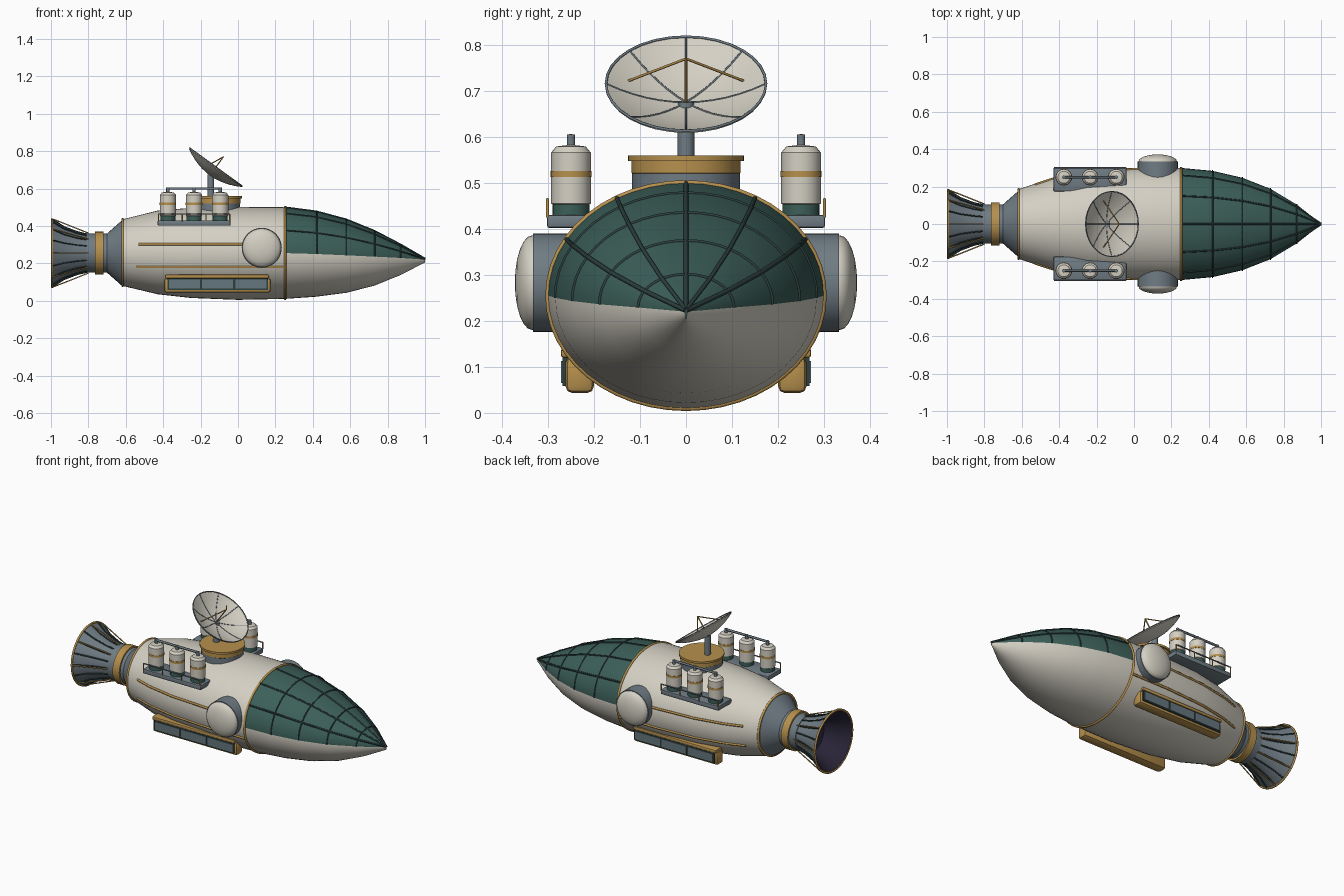
import bpy, bmesh, math
from mathutils import Vector

if "Cube" in bpy.data.objects:
    bpy.data.objects.remove(bpy.data.objects["Cube"])

COLORS = {
    "off_white": (0.66, 0.63, 0.55), "teal_glass": (0.045, 0.115, 0.1), "steel_grey": (0.16, 0.2, 0.23),
    "brass": (0.47, 0.28, 0.075), "dark_interior": (0.022, 0.018, 0.04),
    "dark_frame": (0.025, 0.05, 0.048), "window_glass": (0.13, 0.18, 0.21),
}
MATS = {}
for key, c in COLORS.items():
    MATS[key] = bpy.data.materials.new(key)
    MATS[key].diffuse_color = (*c, 1)
W, T, G, B, D, F, P = COLORS
ZC = 0.255
TAU = 2 * math.pi


def finish(name, bm, mats, angle=35):
    bmesh.ops.recalc_face_normals(bm, faces=bm.faces)
    me = bpy.data.meshes.new(name)
    bm.to_mesh(me)
    bm.free()
    for m in mats:
        me.materials.append(MATS[m])
    ob = bpy.data.objects.new(name, me)
    bpy.context.collection.objects.link(ob)
    bpy.ops.object.select_all(action='DESELECT')
    ob.select_set(True)
    bpy.context.view_layer.objects.active = ob
    bpy.ops.object.shade_smooth_by_angle(angle=math.radians(angle))
    return ob


def loft(name, rings, mats, rule, closed_ends=True):
    """Skin rings of points; rule(i, j) gives the material index."""
    bm = bmesh.new()
    vs = [[bm.verts.new(p) for p in ring] for ring in rings]
    n = len(vs[0])
    for i in range(len(vs) - 1):
        for j in range(n):
            k = (j + 1) % n
            f = bm.faces.new((vs[i][j], vs[i][k], vs[i + 1][k], vs[i + 1][j]))
            f.material_index = rule(i, j)
    if closed_ends:
        for i, ring in ((0, vs[0]), (len(vs) - 2, vs[-1])):
            bm.faces.new(ring).material_index = rule(i, 0)
    bmesh.ops.remove_doubles(bm, verts=bm.verts, dist=1e-5)
    return finish(name, bm, mats)


def lathe(name, origin, axis, profile, seg_mats, n=32):
    """Spin (radius, distance) pairs round an axis; one material per segment."""
    q = Vector(axis).to_track_quat('Z', 'Y')
    o = Vector(origin)
    rings = [[o + q @ Vector((max(r, 1e-4) * math.cos(TAU * j / n), max(r, 1e-4) * math.sin(TAU * j / n), d))
              for j in range(n)] for r, d in profile]
    if isinstance(seg_mats, str):
        seg_mats = [seg_mats] * (len(profile) - 1)
    names = list(dict.fromkeys(seg_mats))
    return loft(name, rings, names, lambda i, j: names.index(seg_mats[i]))


def cylinder(name, origin, axis, r, length, mat, n=24):
    return lathe(name, origin, axis, [(r, 0), (r, length)], mat, n)


def box(name, lo, hi, mat, bevel=0.0):
    bm = bmesh.new()
    bmesh.ops.create_cube(bm, size=1)
    for v in bm.verts:
        v.co = Vector([(a + b) / 2 + c * abs(b - a) for a, b, c in zip(lo, hi, v.co)])
    if bevel:
        bmesh.ops.bevel(bm, geom=bm.edges[:], offset=bevel, segments=2, profile=0.5, affect='EDGES')
    return finish(name, bm, [mat])


def tube(name, pts, r, mat, cyclic=False):
    cu = bpy.data.curves.new(name, 'CURVE')
    cu.dimensions = '3D'
    cu.bevel_depth, cu.bevel_resolution, cu.use_fill_caps = r, 1, True
    sp = cu.splines.new('POLY')
    sp.points.add(len(pts) - 1)
    for p, co in zip(sp.points, pts):
        p.co = (*co, 1)
    sp.use_cyclic_u = cyclic
    cu.materials.append(MATS[mat])
    ob = bpy.data.objects.new(name, cu)
    bpy.context.collection.objects.link(ob)
    bpy.ops.object.select_all(action='DESELECT')
    ob.select_set(True)
    bpy.context.view_layer.objects.active = ob
    bpy.ops.object.convert(target='MESH')


# Hull stations: x, half width, top, seam height, bottom
HULL = [(-0.62, 0.185, 0.435, 0.255, 0.08), (-0.43, 0.248, 0.482, 0.255, 0.035),
        (-0.25, 0.283, 0.497, 0.255, 0.015), (0.0, 0.299, 0.502, 0.255, 0.005),
        (0.25, 0.3, 0.5, 0.255, 0.01), (0.42, 0.284, 0.478, 0.25, 0.022), (0.58, 0.247, 0.435, 0.243, 0.043),
        (0.73, 0.188, 0.374, 0.236, 0.081), (0.87, 0.104, 0.301, 0.229, 0.138), (1.0, 0.002, 0.226, 0.22, 0.205)]


def station(x):
    for a, b in zip(HULL, HULL[1:]):
        if x <= b[0]:
            t = (x - a[0]) / (b[0] - a[0])
            return [u + (v - u) * t for u, v in zip(a, b)]
    return HULL[-1]


def hull_point(x, ang):
    _, w, top, mid, bot = station(x)
    s = math.sin(ang)
    return Vector((x, w * math.cos(ang), mid + s * ((top - mid) if s > 0 else (mid - bot))))


def hull_width(x, z):
    _, w, top, mid, bot = station(x)
    h = top - mid if z > mid else mid - bot
    return w * math.sqrt(max(0, 1 - ((z - mid) / h) ** 2))


# Hull with the glazed upper nose
N = 48
loft("hull", [[hull_point(s[0], TAU * j / N) for j in range(N)] for s in HULL], [W, T],
     lambda i, j: 1 if i >= 4 and j < N // 2 else 0)

# Canopy frame
nose_x = [s[0] for s in HULL[4:]]
for k in range(1, 6):
    tube("canopy_rib", [hull_point(x, math.pi * k / 6) for x in nose_x], 0.005, F)
for x in nose_x[1:-1]:
    tube("canopy_hoop", [hull_point(x, math.pi * j / 24) for j in range(25)], 0.004, F)

# Brass hull rings and side trims
for x in (-0.617, 0.252):
    tube("hull_ring", [hull_point(x, TAU * j / N) for j in range(N)], 0.007, B, True)
for s in (-1, 1):
    for z, x0, x1 in ((0.302, -0.53, 0.03), (0.18, -0.54, 0.25)):
        xs = [x0 + (x1 - x0) * i / 16 for i in range(17)]
        tube("side_trim", [(x, s * hull_width(x, z), z) for x in xs], 0.007, B)

# Tail: tapered collar, brass ring, bell nozzle
lathe("tail_collar", (0, 0, ZC), (1, 0, 0),
      [(0, -0.81), (0.105, -0.81), (0.105, -0.7), (0.178, -0.617), (0, -0.617)], G)
lathe("tail_ring", (0, 0, ZC), (1, 0, 0),
      [(0.1, -0.765), (0.115, -0.765), (0.115, -0.72), (0.1, -0.72)], B)
lathe("nozzle", (0, 0, ZC), (1, 0, 0),
      [(0, -0.8), (0.098, -0.8), (0.113, -0.86), (0.14, -0.93), (0.181, -0.997), (0.173, -0.997),
       (0.13, -0.93), (0.1, -0.86), (0, -0.83)], [G, G, G, G, B, D, D, D], 24)
tube("nozzle_rim", [(-0.994, 0.181 * math.cos(TAU * j / 32), ZC + 0.181 * math.sin(TAU * j / 32))
                    for j in range(32)], 0.006, B, True)
for k in range(16):
    c, s = math.cos(TAU * k / 16), math.sin(TAU * k / 16)
    prof = [(0.1, -0.8), (0.114, -0.86), (0.141, -0.93), (0.181, -0.992)]
    tube("nozzle_rib", [(x, r * c, ZC + r * s) for r, x in prof], 0.004, F)
    if k % 2 == 0:
        tube("nozzle_stay", [(-0.8, 0.107 * c, ZC + 0.107 * s), (-0.992, 0.183 * c, ZC + 0.183 * s)], 0.0035, B)

for s in (-1, 1):
    # Side pod with a domed cover
    cylinder("pod_collar", (0.127, s * 0.24, 0.283), (0, s, 0), 0.107, 0.093, G, 40)
    lathe("pod_dome", (0.127, s * 0.33, 0.283), (0, s, 0),
          [(0.103, 0)] + [(0.103 * math.cos(a * math.pi / 12), 0.004 + 0.038 * math.sin(a * math.pi / 12))
                          for a in range(7)], W, 40)

    # Window gallery
    box("gallery_case", (-0.395, s * 0.2, 0.043), (0.175, s * 0.262, 0.122), B, 0.015)
    box("gallery_canopy", (-0.39, s * 0.2, 0.12), (0.165, s * 0.272, 0.14), B, 0.006)
    box("gallery_frame", (-0.378, s * 0.25, 0.058), (0.16, s * 0.268, 0.12), F)
    for k in range(3):
        x = -0.37 + k * 0.178
        box("gallery_pane", (x, s * 0.26, 0.065), (x + 0.166, s * 0.272, 0.113), P)

    # Tank rack
    box("tank_tray", (-0.43, s * 0.175, 0.402), (-0.04, s * 0.302, 0.43), G, 0.005)
    for x in (-0.375, -0.235, -0.095):
        lathe("tank", (x, s * 0.25, 0), (0, 0, 1),
              [(0, 0.428), (0.04, 0.428), (0.04, 0.453), (0.043, 0.455), (0.043, 0.513), (0.0445, 0.513),
               (0.0445, 0.526), (0.043, 0.526), (0.043, 0.566), (0.032, 0.579), (0, 0.583)],
              [T, T, W, W, B, B, B, W, W, W], 24)
        cylinder("tank_valve", (x, s * 0.25, 0.575), (0, 0, 1), 0.009, 0.03, G, 12)
    tube("tank_pipe", [(-0.38, s * 0.25, 0.6), (-0.09, s * 0.25, 0.6)], 0.007, G)
    for k in range(4):
        x = -0.425 + k * 0.127
        tube("rail_post", [(x, s * 0.301, 0.425), (x, s * 0.301, 0.465)], 0.0035, B)
    tube("rail_bar", [(-0.427, s * 0.301, 0.464), (-0.042, s * 0.301, 0.464)], 0.0035, G)

# Turntable and mast
lathe("turntable", (-0.105, 0, 0), (0, 0, 1),
      [(0, 0.46), (0.117, 0.46), (0.117, 0.52), (0.118, 0.521), (0.118, 0.547), (0.126, 0.547),
       (0.126, 0.559), (0, 0.559)], [G, G, B, B, B, B, B], 40)
cylinder("dish_mast", (-0.145, 0, 0.55), (0, 0, 1), 0.018, 0.125, G)

# Tilted dish, spokes and feed
vertex = Vector((-0.147, 0, 0.675))
axis = Vector((0.588, 0, 0.81)).normalized()
up = Vector((-0.81, 0, 0.588)).normalized()
side = Vector((0, 1, 0))
R, DEPTH = 0.174, 0.05


def dish_point(r, ang):
    return vertex + axis * (DEPTH * (r / R) ** 2) + (up * math.cos(ang) + side * math.sin(ang)) * r


radii = [R * i / 6 for i in range(7)]
bowl = [(r, DEPTH * (r / R) ** 2) for r in radii]
lathe("dish", vertex, axis, bowl + [(r, d - 0.006) for r, d in reversed(bowl)], W, 32)
tube("dish_rim", [dish_point(R, TAU * j / 32) for j in range(32)], 0.003, G, True)
for k in range(8):
    tube("dish_spoke", [dish_point(r, TAU * k / 8) for r in radii], 0.0022, G)
focus = vertex + axis * 0.117
tube("feed_boom", [vertex, focus], 0.0035, B)
for s in (-1, 1):
    tube("feed_strut", [focus, dish_point(0.131, s * math.radians(72))], 0.003, B)

for m in bpy.data.materials:
    if m.users and not m.is_grease_pencil:
        m.use_nodes = True
        m.node_tree.nodes["Principled BSDF"].inputs["Base Color"].default_value = m.diffuse_color
